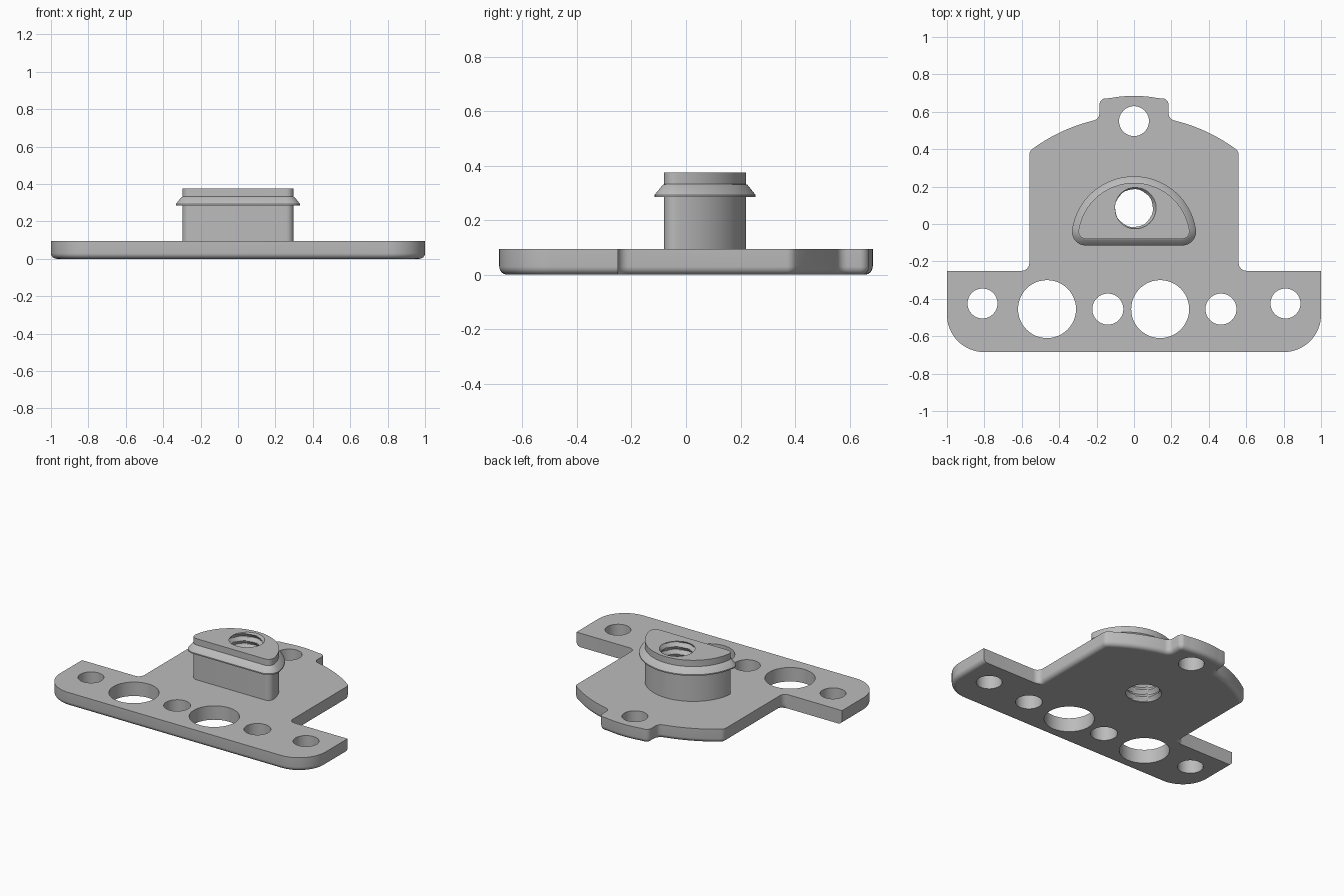
import bpy
import bmesh
from math import sin, cos, pi, radians, sqrt

cube = bpy.data.objects.get("Cube")
if cube:
    bpy.data.objects.remove(cube, do_unlink=True)

grey = bpy.data.materials.new("plain grey")
grey.use_nodes = True
grey.diffuse_color = (0.5, 0.5, 0.5, 1)
grey.node_tree.nodes["Principled BSDF"].inputs["Base Color"].default_value = (0.5, 0.5, 0.5, 1)

PLATE_TOP = 0.095
BORE_Y = 0.085


def arc(cx, cy, r, start, end, steps, ry=None):
    """Points along an arc or elliptical arc, angles in degrees."""
    ry = r if ry is None else ry
    angles = [radians(start + (end - start) * i / steps) for i in range(steps + 1)]
    return [(cx + r * cos(a), cy + ry * sin(a)) for a in angles]


def mirrored(half):
    """Close a +x half outline by mirroring it, dropping points on the axis."""
    return half + [(-x, y) for x, y in reversed(half) if x > 1e-4]


def loft(name, rings):
    """Skin a stack of (outline, z) rings and cap both ends."""
    bm = bmesh.new()
    loops = [[bm.verts.new((x, y, z)) for x, y in pts] for pts, z in rings]
    n = len(loops[0])
    for low, high in zip(loops, loops[1:]):
        for i in range(n):
            j = (i + 1) % n
            bm.faces.new((low[i], low[j], high[j], high[i]))
    bm.faces.new(loops[0][::-1])
    bm.faces.new(loops[-1])
    bmesh.ops.recalc_face_normals(bm, faces=bm.faces[:])
    mesh = bpy.data.meshes.new(name)
    bm.to_mesh(mesh)
    bm.free()
    mesh.materials.append(grey)
    obj = bpy.data.objects.new(name, mesh)
    bpy.context.collection.objects.link(obj)
    return obj


def cylinder(name, x, y, r):
    ring = arc(x, y, r, 0, 360, 48)[:-1]
    return loft(name, [(ring, -0.1), (ring, 0.2)])


def activate(obj):
    bpy.ops.object.select_all(action="DESELECT")
    obj.select_set(True)
    bpy.context.view_layer.objects.active = obj


def cut(obj, cutters):
    activate(obj)
    for cutter in cutters:
        cutter.hide_render = True
        mod = obj.modifiers.new("hole", "BOOLEAN")
        mod.operation = "DIFFERENCE"
        mod.solver = "EXACT"
        mod.object = cutter
        bpy.ops.object.modifier_apply(modifier=mod.name)


def shade(obj):
    """Smooth curved walls, keep level faces flat."""
    activate(obj)
    bpy.ops.object.shade_smooth_by_angle(angle=radians(30))
    for face in obj.data.polygons:
        if abs(face.normal.z) > 0.999:
            face.use_smooth = False


def plate_outline(d):
    """Plate outline, inset by d everywhere but the rear edges of the wings."""
    half = [(0, -0.685 + d)]
    half += arc(0.8, -0.485, 0.2 - d, -90, 0, 16)            # rounded wing corner
    half += [(1 - d, -0.25)]
    half += arc(0.6, -0.21, 0.04 + d, 270, 180, 8, ry=0.04)  # wing to body
    half += arc(0.52, 0.369, 0.04 - d, 0, 53.7, 6)           # shoulder
    half += arc(0, -0.34, 0.919 - d, 53.7, 76.4, 14)[1:]     # curved back
    half += arc(0.225, 0.592, 0.04 + d, 256.4, 180, 8)[1:]   # body to tab
    half += arc(0.15, 0.637, 0.035 - d, 0, 77, 8)            # tab corner
    half += arc(0, 0, 0.685 - d, 77, 90, 6)[1:]              # tab end
    return mirrored(half)


def post_outline(d):
    """Half-round outline with softened corners, grown outward by d."""
    tilt = 8.85
    half = [(0, -0.08 - d)]
    half += arc(0.257, -0.04, 0.04 + d, -90, tilt, 10)
    half += arc(0, -0.08, 0.3 + d, tilt, 90, 28)[1:]
    return mirrored(half)


# Base plate with a rounded lower edge
EDGE = 0.03
steps = [radians(15 * k) for k in range(7)]
rings = [(plate_outline(EDGE * (1 - sin(a))), EDGE * (1 - cos(a))) for a in steps]
plate = loft("base_plate", rings + [(plate_outline(0), PLATE_TOP)])

# Half-round post with a tapered retaining lip
profile = [(0, PLATE_TOP), (0, 0.285), (0.035, 0.285), (0.035, 0.293),
           (0.005, 0.33), (0, 0.332), (0, 0.375)]
post = loft("half_round_post", [(post_outline(d), z) for d, z in profile])

# Threaded bore cutter
PITCH, SIDES, ROWS = 0.05, 48, 72
thread = []
for row in range(ROWS + 1):
    z = -0.03 + row * PITCH / 8
    ring = []
    for i in range(SIDES):
        phase = (z / PITCH - i / SIDES) % 1
        r = 0.1 + 0.02 * (1 - abs(2 * phase - 1))
        a = 2 * pi * i / SIDES
        ring.append((r * cos(a), BORE_Y + r * sin(a)))
    thread.append((ring, z))
bore = loft("bore_cutter", thread)

# Plain holes: tab, wing ends, and the alternating row between them
holes = [(0, 0.55, 0.08)]
holes += [(side * 0.81, -0.425, 0.08) for side in (-1, 1)]
holes += [(x, -0.455, 0.155) for x in (-0.465, 0.14)]
holes += [(x, -0.455, 0.083) for x in (-0.14, 0.465)]
cutters = [cylinder("hole_cutter", *h) for h in holes]

cut(plate, cutters + [bore])
cut(post, [bore])
for obj in (plate, post):
    shade(obj)
for helper in cutters + [bore]:
    bpy.data.objects.remove(helper, do_unlink=True)
